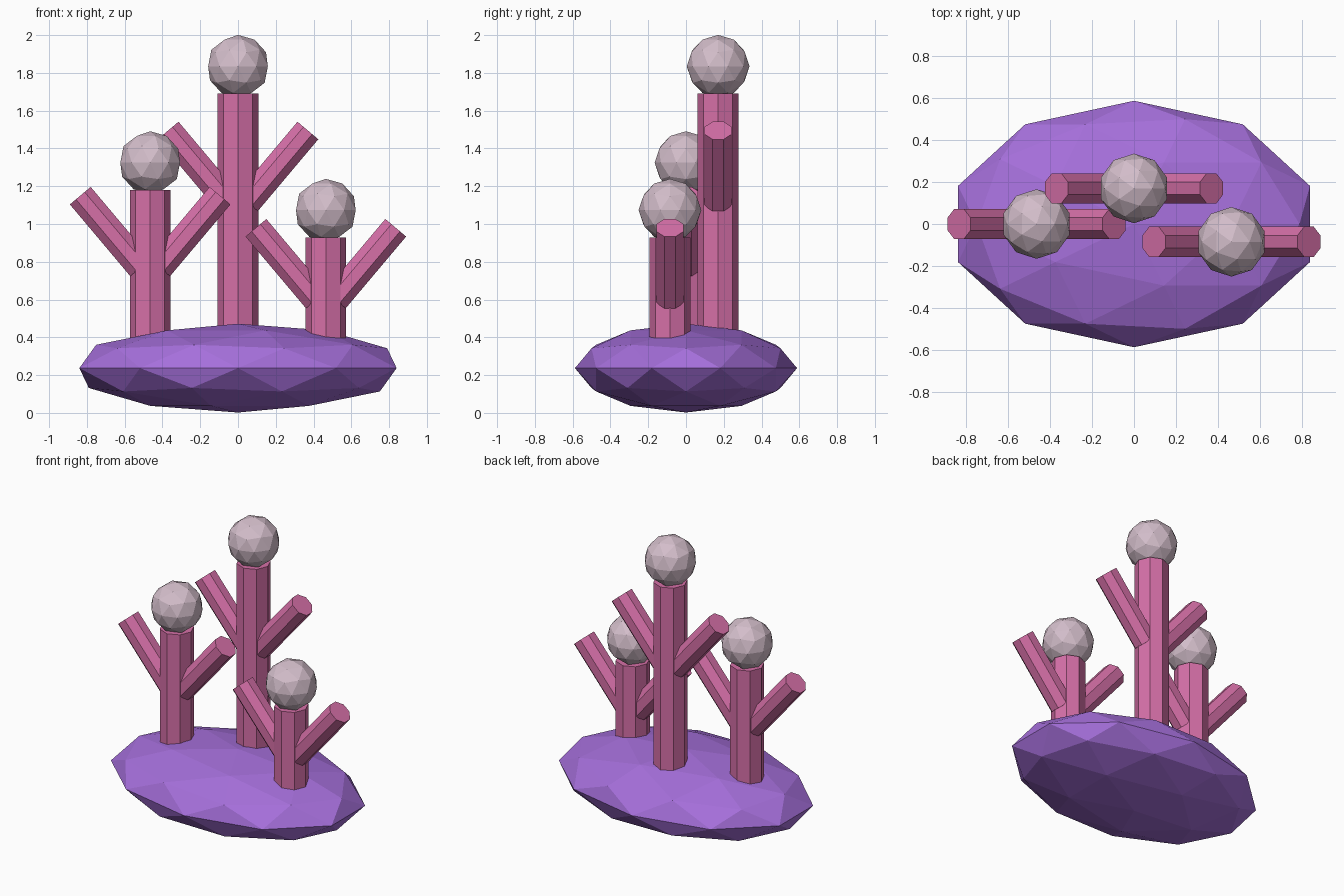
import bpy
import math
from mathutils import Matrix, Vector

if "Cube" in bpy.data.objects:
    bpy.data.objects.remove(bpy.data.objects["Cube"])


def make_material(name, color):
    mat = bpy.data.materials.new(name)
    mat.use_nodes = True
    mat.diffuse_color = (*color, 1)
    mat.node_tree.nodes["Principled BSDF"].inputs["Base Color"].default_value = (*color, 1)
    return mat


purple = make_material("purple rock", (0.38, 0.16, 0.71))
pink = make_material("pink coral", (0.67, 0.16, 0.39))
pale = make_material("pale tip", (0.65, 0.51, 0.59))


def finish(name, mat):
    obj = bpy.context.object
    obj.name = name
    obj.data.materials.append(mat)
    return obj


def ball(name, center, scale, mat):
    bpy.ops.mesh.primitive_ico_sphere_add(subdivisions=2, radius=1, location=center)
    obj = finish(name, mat)
    obj.scale = scale
    return obj


def rod(name, start, end, radius, mat, turn=0.0):
    """Eight-sided rod between two points, turned about its own axis."""
    start, end = Vector(start), Vector(end)
    axis = end - start
    bpy.ops.mesh.primitive_cylinder_add(vertices=8, radius=radius, depth=axis.length)
    obj = finish(name, mat)
    tilt = math.atan2(axis.x, axis.z)
    obj.matrix_world = (Matrix.Translation((start + end) / 2)
                        @ Matrix.Rotation(tilt, 4, "Y") @ Matrix.Rotation(turn, 4, "Z"))
    return obj


# Flattened faceted base
ball("rock_base", (0, 0, 0.237), (0.883, 0.588, 0.235), purple)

# Coral stalks: position, height of the tip centre, height of the branch ends
stalks = {
    "tall": (0, 0.17, 1.835, 1.495),
    "middle": (-0.465, 0, 1.325, 1.15),
    "short": (0.465, -0.085, 1.073, 0.98),
}
for label, (x, y, tip_z, branch_z) in stalks.items():
    rod(f"{label}_trunk", (x, y, 0.25), (x, y, tip_z - 0.145), 0.108, pink)
    ball(f"{label}_tip", (x, y, tip_z), (0.166,) * 3, pale)
    # Mirrored pair of slanted branches
    for side, sign in (("left", 1), ("right", -1)):
        rod(f"{label}_{side}_branch", (x + sign * 0.05, y, branch_z - 0.38),
            (x + sign * 0.37, y, branch_z), 0.078, pink, math.pi / 8)
